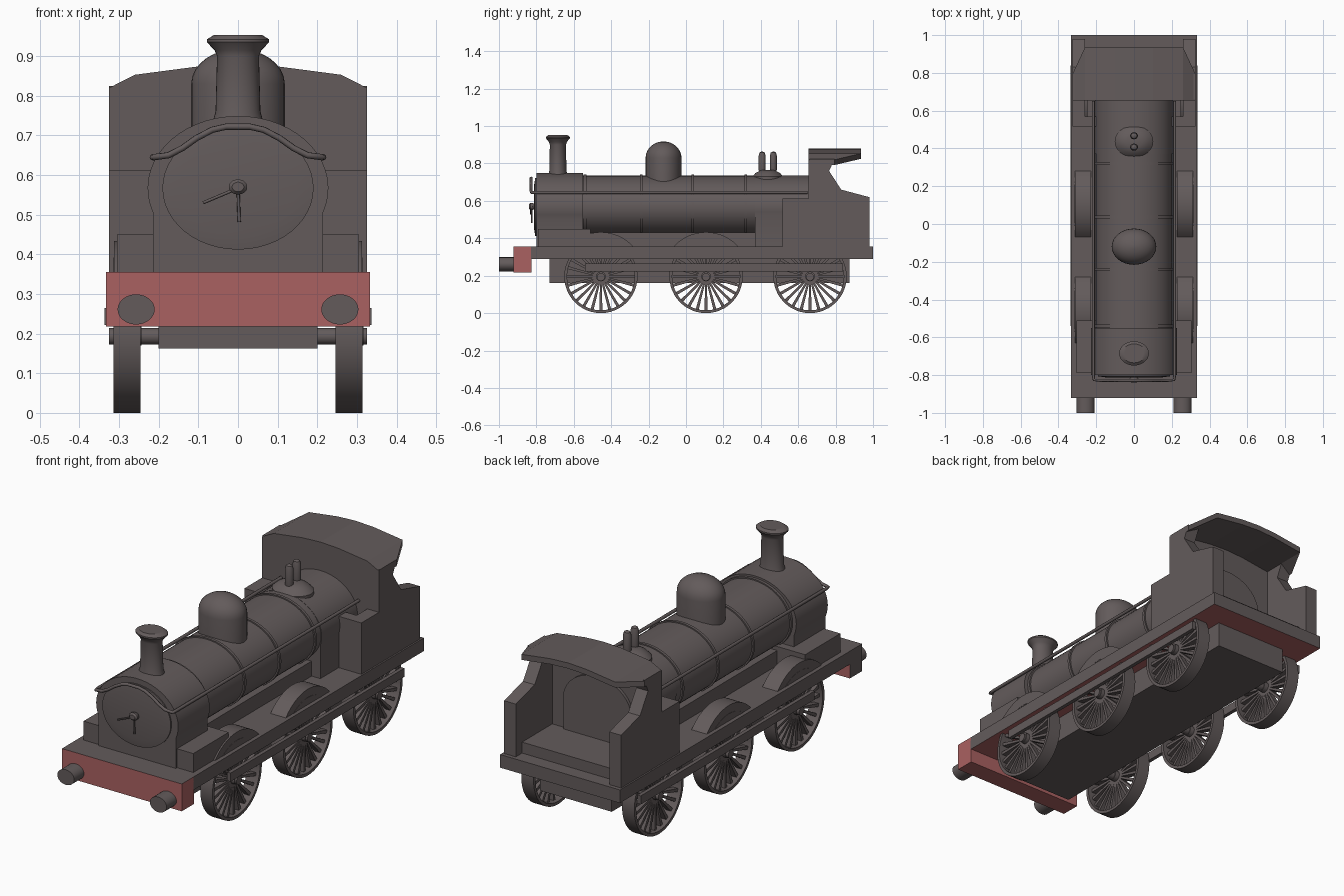
import bpy, bmesh
from math import sin, cos, pi, radians

if "Cube" in bpy.data.objects:
    bpy.data.objects.remove(bpy.data.objects["Cube"])


def material(name, colour):
    m = bpy.data.materials.new(name)
    m.use_nodes = True
    m.diffuse_color = colour
    m.node_tree.nodes["Principled BSDF"].inputs["Base Color"].default_value = colour
    return m


GREY = material("warm_grey", (0.125, 0.105, 0.105, 1))
RED = material("dull_red", (0.4, 0.12, 0.12, 1))
WIDE = 1.23  # round parts are wider across than they are tall
AXIS_Z = 0.567


def finish(name, bm, smooth=False, red=None):
    bmesh.ops.recalc_face_normals(bm, faces=bm.faces)
    bm.normal_update()
    if red:
        for f in bm.faces:
            f.material_index = int(red(f.normal))
    me = bpy.data.meshes.new(name)
    bm.to_mesh(me)
    bm.free()
    ob = bpy.data.objects.new(name, me)
    bpy.context.collection.objects.link(ob)
    me.materials.append(GREY)
    if red:
        me.materials.append(RED)
    if smooth:
        bpy.ops.object.select_all(action='DESELECT')
        ob.select_set(True)
        bpy.context.view_layer.objects.active = ob
        bpy.ops.object.shade_smooth_by_angle(angle=radians(35))
    return ob


def prism(name, pts, axis, a, b, smooth=False, red=None):
    """Extrude an outline along x (points are y, z) or y (points are x, z)."""
    bm = bmesh.new()
    put = (lambda p, h: (h, p[0], p[1])) if axis == 'x' else (lambda p, h: (p[0], h, p[1]))
    lo = [bm.verts.new(put(p, a)) for p in pts]
    hi = [bm.verts.new(put(p, b)) for p in pts]
    bm.faces.new(lo)
    bm.faces.new(hi)
    for i in range(len(pts)):
        j = (i + 1) % len(pts)
        bm.faces.new((lo[i], lo[j], hi[j], hi[i]))
    return finish(name, bm, smooth, red)


def box(name, x, y, z, red=None):
    outline = [(y[0], z[0]), (y[1], z[0]), (y[1], z[1]), (y[0], z[1])]
    return prism(name, outline, 'x', x[0], x[1], red=red)


def lathe(name, profile, loc, axis='z', wide=WIDE, seg=32, closed=False):
    """Turn (radius, height) points around an axis."""
    bm = bmesh.new()
    rings = []
    for r, h in profile:
        ring = []
        for i in range(seg):
            c, s = r * cos(2 * pi * i / seg), r * sin(2 * pi * i / seg)
            p = {'x': (h, c, s), 'y': (c * wide, h, s), 'z': (c * wide, s, h)}[axis]
            ring.append(bm.verts.new([u + v for u, v in zip(p, loc)]))
        rings.append(ring)
    pairs = list(zip(rings, rings[1:]))
    if closed:
        pairs.append((rings[-1], rings[0]))
    else:
        bm.faces.new(rings[0])
        bm.faces.new(rings[-1])
    for a, b in pairs:
        for i in range(seg):
            j = (i + 1) % seg
            bm.faces.new((a[i], a[j], b[j], b[i]))
    return finish(name, bm, True)


def arch(rx, rz, dip, base):
    """Elliptical arch with straight legs down to the base."""
    pts = []
    for i in range(33):
        t = radians(-dip + (180 + 2 * dip) * i / 32)
        pts.append((rx * cos(t), AXIS_Z + rz * sin(t)))
    return [(pts[0][0], base)] + pts + [(pts[-1][0], base)]


def rod(name, points, radius):
    cu = bpy.data.curves.new(name, 'CURVE')
    cu.dimensions = '3D'
    cu.bevel_depth = radius
    cu.bevel_resolution = 2
    cu.use_fill_caps = True
    sp = cu.splines.new('POLY')
    sp.points.add(len(points) - 1)
    for p, co in zip(sp.points, points):
        p.co = (*co, 1)
    ob = bpy.data.objects.new(name, cu)
    bpy.context.collection.objects.link(ob)
    cu.materials.append(GREY)
    bpy.ops.object.select_all(action='DESELECT')
    ob.select_set(True)
    bpy.context.view_layer.objects.active = ob
    bpy.ops.object.convert(target='MESH')


# Frame, running board and buffer beam
box("under_frame", (-.2, .2), (-.73, .875), (.162, .295))
box("running_board", (-.333, .333), (-.83, 1), (.289, .355), red=lambda n: n.z < -.5)
box("buffer_beam", (-.333, .333), (-.922, -.825), (.218, .355),
    red=lambda n: n.z < .5 and n.x > -.5)
box("boiler_cradle", (-.15, .15), (-.55, .38), (.35, .43))
box("front_boxes", (-.305, .305), (-.79, -.51), (.35, .45))

# Boiler, smokebox and firebox
lathe("boiler", [(.165, -.56), (.165, .66)], (0, 0, AXIS_Z + .003), 'y', seg=48)
for y in (-.54, -.24, .037, .32):
    lathe("boiler_band", [(.171, y - .007), (.171, y + .007)], (0, 0, AXIS_Z + .003), 'y', seg=48)
prism("smokebox", arch(.228, .182, 20, .35), 'y', -.8, -.55, True)
prism("firebox", arch(.206, .169, 15, .35), 'y', .37, .66, True)
lathe("smokebox_door", [(.155, -.79), (.155, -.806), (.12, -.812)], (0, 0, AXIS_Z), 'y', seg=48)
lathe("door_boss", [(.012, -.84), (.019, -.832), (.019, -.82), (.01, -.805)], (0, 0, .57), 'y')
rod("door_handle_side", [(0, -.83, .567), (-.088, -.83, .53)], .004)
rod("door_handle_down", [(0, -.825, .567), (.003, -.825, .482)], .004)

# Chimney, dome and safety valves
lathe("chimney", [(.058, .71), (.046, .76), (.043, .9), (.048, .915), (.064, .935),
                  (.064, .942), (.05, .953), (.04, .953)], (0, -.685, 0))
dome = [(.096, .66), (.096, .83)]
dome += [(.096 * cos(radians(a)), .83 + .088 * sin(radians(a))) for a in range(12, 90, 12)]
lathe("steam_dome", dome + [(.004, .918)], (0, -.12, 0))
lathe("valve_base", [(.083, .7), (.083, .73), (.065, .75), (.035, .765)], (0, .437, 0))
for y in (.407, .467):
    lathe("safety_valve", [(.015, .74), (.019, .77), (.019, .84), (.014, .858), (.005, .863)],
          (0, y, 0), wide=1.1, seg=16)

# Handrail running along both sides and over the smokebox front
half = [(.215, .65, .645), (.215, -.8, .645), (.212, -.825, .645), (.175, -.828, .65),
        (.14, -.828, .668), (.105, -.828, .693), (.065, -.828, .714), (.03, -.828, .722)]
rod("handrail", half + [(-x, y, z) for x, y, z in reversed(half)], .008)

# Cab: front wall, roof, floor and backhead
roof_line = [(-.325, .82), (-.26, .853), (-.1, .874), (0, .879), (.1, .874), (.26, .853), (.325, .82)]
prism("cab_front", [(-.325, .35)] + roof_line + [(.325, .35)], 'y', .655, .69)
roof = prism("cab_roof", roof_line + [(x, z - .028) for x, z in reversed(roof_line)], 'y', .655, .935)
for v in roof.data.vertices:
    if abs(v.co.x) > .3 and v.co.y > .9:
        v.co.y = .795
box("cab_floor", (-.265, .265), (.68, .93), (.35, .41))
prism("backhead", arch(.19, .155, 10, .4), 'y', .68, .705, True)

WHEELS = (-.455, .107, .663)


def wheel(side, y):
    centre = (side * .28, y, .196)
    lathe("wheel_rim", [(.196, -.034), (.196, .034), (.181, .034), (.181, -.034)],
          centre, 'x', seg=48, closed=True)
    lathe("wheel_hub", [(.026, -.03), (.026, .036)], centre, 'x', seg=20)
    bm = bmesh.new()
    for i in range(24):
        t = 2 * pi * i / 24
        ends = []
        for h in (-.012, .016):
            corners = []
            for r, w in ((.02, -.005), (.184, -.008), (.184, .008), (.02, .005)):
                corners.append(bm.verts.new((centre[0] + side * h,
                                             y + r * cos(t) - w * sin(t),
                                             centre[2] + r * sin(t) + w * cos(t))))
            ends.append(corners)
        a, b = ends
        bm.faces.new(a)
        bm.faces.new(b)
        for k in range(4):
            bm.faces.new((a[k], a[k - 1], b[k - 1], b[k]))
    finish("wheel_spokes", bm)


# Parts repeated on the left and right
side_sheet = [(.66, .35), (.98, .35), (.98, .62), (.83, .66), (.765, .76), (.795, .825), (.66, .825)]
for s in (1, -1):
    prism("cab_side", side_sheet, 'x', s * .26, s * .325)
    box("tool_box", (s * .26, s * .325), (.515, .66), (.35, .613))
    box("tool_box_inner", (s * .2, s * .262), (.515, .57), (.35, .613))
    lathe("buffer", [(.038, -1), (.038, -.9)], (s * .257, 0, .261), 'y')
    box("coupling_rod", (s * .318, s * .337), (-.54, .84), (.222, .265))
    for y in WHEELS:
        wheel(s, y)
    for y in WHEELS[:2]:
        curve = [(y + .235 * cos(radians(a)), .198 + .235 * sin(radians(a))) for a in range(42, 139, 6)]
        prism("splasher", curve, 'x', s * .228, s * .313, True)
for y in WHEELS:
    lathe("axle", [(.021, -.325), (.021, .325)], (0, y, .193), 'x', seg=20)
